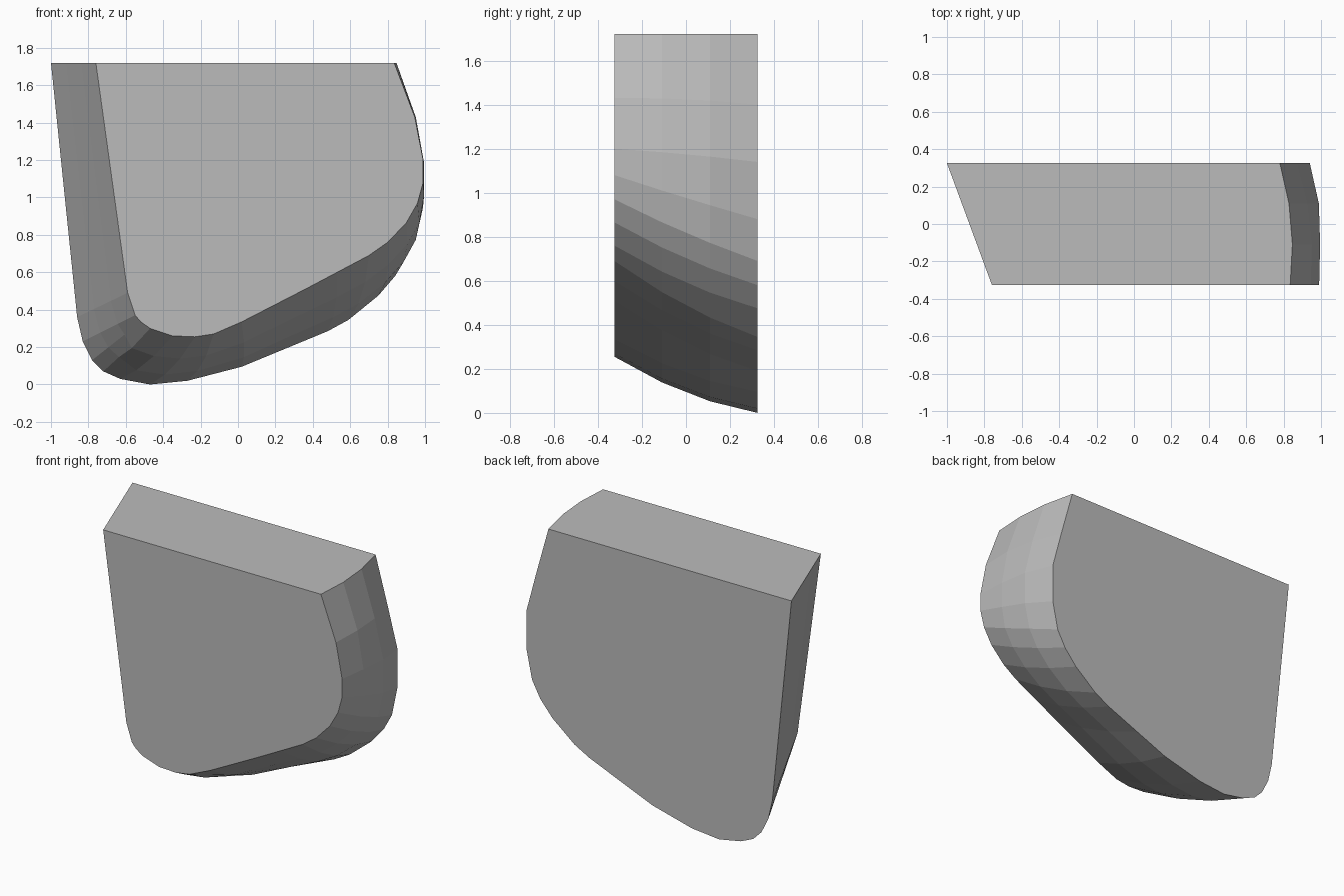
import bpy, bmesh
from mathutils import Vector

cube = bpy.data.objects.get("Cube")
if cube:
    bpy.data.objects.remove(cube, do_unlink=True)

HALF_DEPTH, TOP, RINGS, BULGE = 0.325, 1.72, 4, 0.036

# Matching outlines (x, z) of the front and back faces
front = [(-.76, TOP), (-.59, .49), (-.55, .37), (-.52, .335), (-.47, .3),
         (-.35, .26), (-.23, .255), (-.13, .27), (.02, .335), (.36, .51),
         (.53, .6), (.7, .69), (.8, .76), (.9, .865), (.96, .97),
         (.99, 1.08), (.99, 1.2), (.945, 1.43), (.835, TOP)]
back = [(-1, TOP), (-.86, .36), (-.83, .23), (-.78, .13), (-.72, .07),
        (-.63, .03), (-.47, 0), (-.27, .02), (.02, .095), (.25, .19),
        (.48, .285), (.59, .345), (.75, .475), (.84, .58), (.9, .69),
        (.94, .88), (.94, 1.14), (.87, 1.4), (.78, TOP)]
front = [Vector(p) for p in front]
back = [Vector(p) for p in back]


def section(t):
    """Blend the outlines and swell the rim slightly, except the flat side."""
    ring = [a.lerp(b, t) for a, b in zip(front, back)]
    points = []
    for i, p in enumerate(ring):
        along = (ring[min(i + 1, len(ring) - 1)] - ring[max(i - 1, 0)]).normalized()
        out = Vector((along.y, -along.x))
        q = p + out * (4 * t * (1 - t) * BULGE if out.x > -.5 else 0)
        if p.y == max(r.y for r in ring):
            q.y = TOP
        points.append((min(q.x, .995), (2 * t - 1) * HALF_DEPTH, q.y))
    return points


# Wedge block: rings joined from front to back, with flat caps and top
bm = bmesh.new()
rings = [[bm.verts.new(p) for p in section(i / (RINGS - 1))] for i in range(RINGS)]
for a, b in zip(rings, rings[1:]):
    for i in range(len(a) - 1):
        bm.faces.new((a[i], a[i + 1], b[i + 1], b[i]))
bm.faces.new(rings[0])
bm.faces.new(rings[-1])
bm.faces.new([r[0] for r in rings] + [r[-1] for r in reversed(rings)])
bmesh.ops.recalc_face_normals(bm, faces=bm.faces)

mesh = bpy.data.meshes.new("rounded_block")
bm.to_mesh(mesh)
bm.free()
block = bpy.data.objects.new("rounded_block", mesh)
bpy.context.collection.objects.link(block)

# Plain grey
grey = bpy.data.materials.new("plain grey")
grey.use_nodes = True
colour = (.5, .5, .5, 1)
grey.diffuse_color = colour
grey.node_tree.nodes["Principled BSDF"].inputs["Base Color"].default_value = colour
mesh.materials.append(grey)
